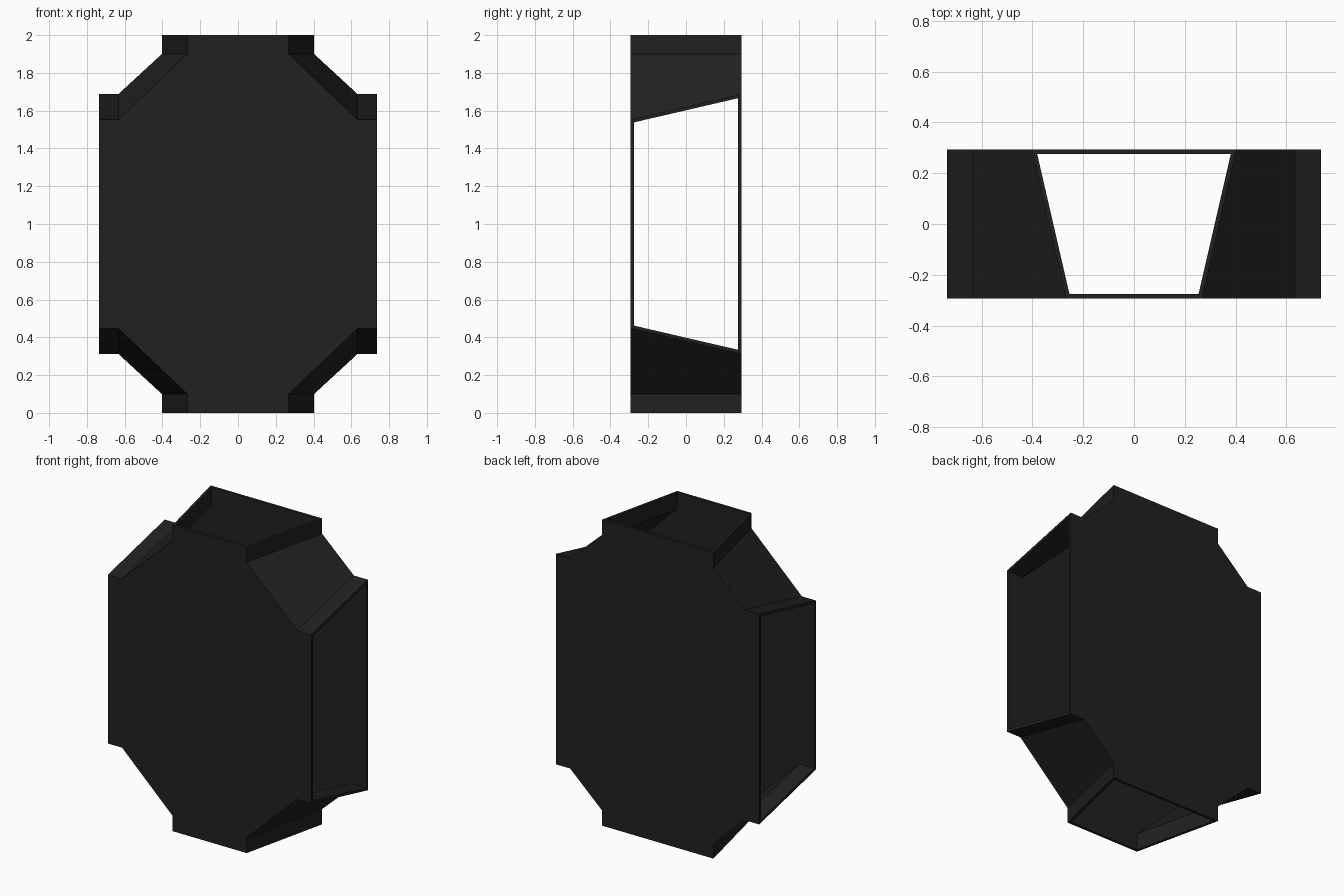
import bpy, bmesh

if "Cube" in bpy.data.objects:
    bpy.data.objects.remove(bpy.data.objects["Cube"])

T = 0.018      # wall thickness
D = 0.293      # half depth


def outline(y, inset):
    """Cross-shaped 16-point outline at depth y; the duct widens towards the back."""
    f = (y + D) / (2 * D)
    a = 0.268 + f * (0.403 - 0.268) - inset      # half width of top/bottom mouths
    c = 0.552 + f * (0.688 - 0.552) - inset      # half height of side mouths
    k = 0.42 * inset
    q = [(a, 1.0), (a, 0.90 - k), (0.633 - k, c), (0.735, c)]
    pts = q + [(x, -z) for x, z in reversed(q)]
    pts += [(-x, z) for x, z in reversed(pts)]
    return [(x, y, 1 + z) for x, z in pts]


bm = bmesh.new()


def ring(y, inset):
    return [bm.verts.new(p) for p in outline(y, inset)]


of, ob = ring(-D, 0), ring(D, 0)
nf, nb = ring(-D + T, T), ring(D - T, T)

# Front and back plates, outer and inner skins
for loop in (of, ob, nf, nb):
    bm.faces.new(loop)

for i in range(16):
    j = (i + 1) % 16
    if i % 4 == 3 and i in (3, 7, 11, 15):
        # Mouths: thin rim around each opening
        outer = [of[i], of[j], ob[j], ob[i]]
        inner = [nf[i], nf[j], nb[j], nb[i]]
        for k in range(4):
            m = (k + 1) % 4
            bm.faces.new((outer[k], outer[m], inner[m], inner[k]))
    else:
        # Corner walls
        bm.faces.new((of[i], of[j], ob[j], ob[i]))
        bm.faces.new((nf[i], nf[j], nb[j], nb[i]))

bmesh.ops.recalc_face_normals(bm, faces=bm.faces)
# Split the concave plates cleanly
bmesh.ops.triangulate(bm, faces=[f for f in bm.faces if len(f.verts) > 4])

mesh = bpy.data.meshes.new("four_way_duct")
bm.to_mesh(mesh)
bm.free()
duct = bpy.data.objects.new("four_way_duct", mesh)
bpy.context.collection.objects.link(duct)

mat = bpy.data.materials.new("dark_metal")
mat.diffuse_color = (0.015, 0.015, 0.015, 1)
mat.use_nodes = True
mat.node_tree.nodes["Principled BSDF"].inputs["Base Color"].default_value = mat.diffuse_color
mesh.materials.append(mat)
